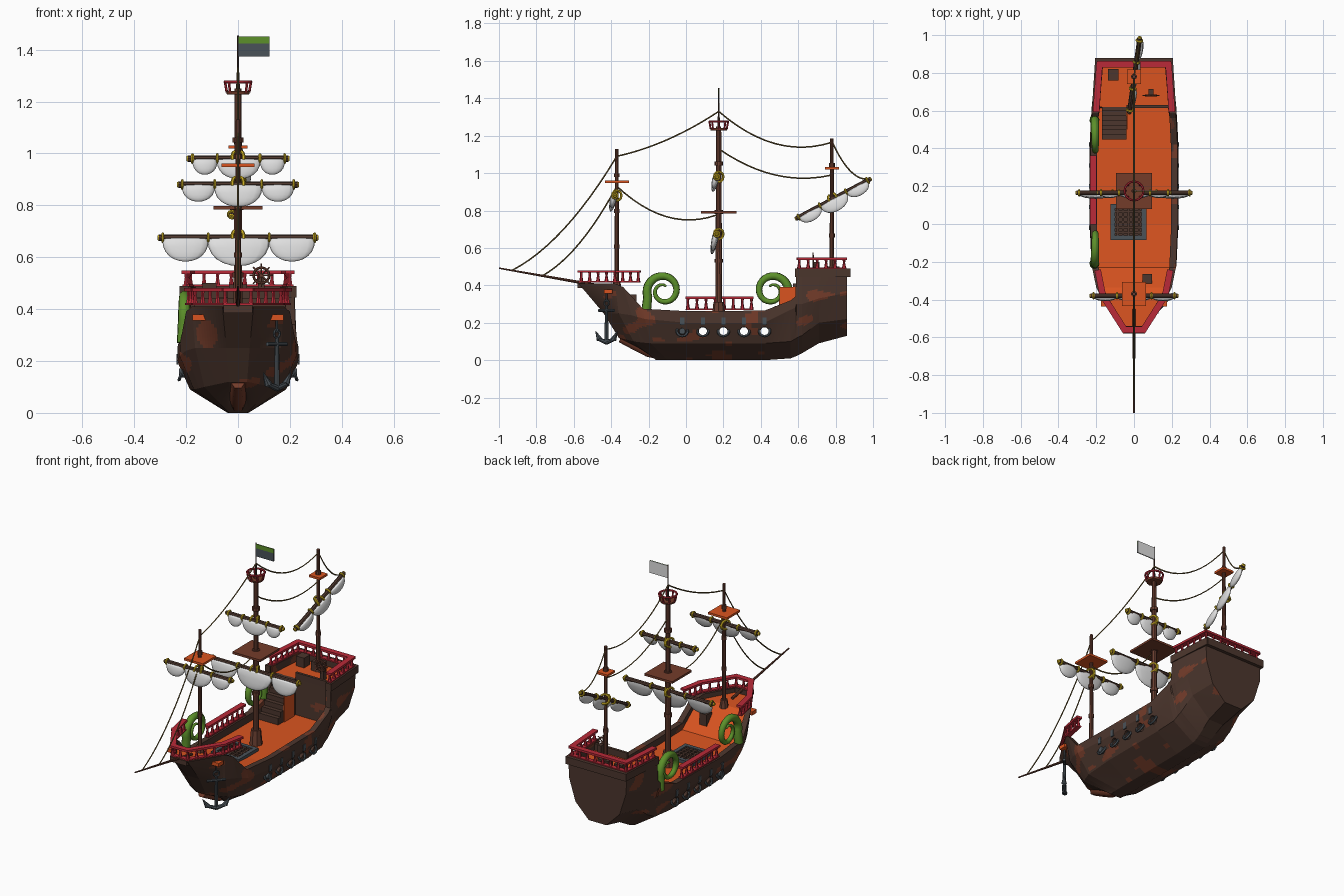
import bpy, bmesh, math
from mathutils import Matrix, Vector, noise

if "Cube" in bpy.data.objects:
    bpy.data.objects.remove(bpy.data.objects["Cube"])

T = Matrix.Translation

def colour(name, r, g, b):
    m = bpy.data.materials.new(name)
    m.diffuse_color = [((c / 255 + .055) / 1.055) ** 2.4 for c in (r, g, b)] + [1]
    m.use_nodes = True
    m.node_tree.nodes["Principled BSDF"].inputs["Base Color"].default_value = m.diffuse_color
    return m

BROWN = colour("dark_brown", 76, 54, 45)
PATCH = colour("rust_brown", 116, 60, 42)
DECK = colour("deck_orange", 218, 84, 32)
RED = colour("rail_red", 186, 42, 56)
ROPE = colour("rope_tan", 116, 96, 52)
SAIL = colour("sail_white", 224, 224, 224)
SLATE = colour("slate_grey", 74, 82, 88)
GREEN = colour("tentacle_green", 92, 144, 42)
GOLD = colour("gold", 204, 174, 34)
MAST = colour("mast_brown", 106, 63, 49)

def part(name, bm, *mats, smooth=False):
    bmesh.ops.recalc_face_normals(bm, faces=bm.faces)
    me = bpy.data.meshes.new(name)
    bm.to_mesh(me)
    bm.free()
    for m in mats:
        me.materials.append(m)
    ob = bpy.data.objects.new(name, me)
    bpy.context.collection.objects.link(ob)
    for p in me.polygons:
        p.use_smooth = smooth
    return ob

def box(bm, c, s, M=Matrix()):
    bmesh.ops.create_cube(bm, size=1, matrix=M @ T(c) @ Matrix.Diagonal((*s, 1)))

def rod(bm, p, q, r1, r2=None, n=8):
    p, q = Vector(p), Vector(q)
    d = q - p
    bmesh.ops.create_cone(bm, cap_ends=True, segments=n, radius1=r1, radius2=r1 if r2 is None else r2,
                          depth=d.length, matrix=T((p + q) / 2) @ d.to_track_quat('Z', 'Y').to_matrix().to_4x4())

def ring(bm, M, R, r, n=16, m=6):
    vs = [[bm.verts.new(M @ Vector(((R + r * math.cos(b)) * math.cos(a), (R + r * math.cos(b)) * math.sin(a), r * math.sin(b))))
           for b in [j * math.tau / m for j in range(m)]] for a in [i * math.tau / n for i in range(n)]]
    for i in range(n):
        for j in range(m):
            bm.faces.new((vs[i][j], vs[i - 1][j], vs[i - 1][j - 1], vs[i][j - 1]))

def tube(name, pts, r, mat, radii=None, res=1):
    cu = bpy.data.curves.new(name, 'CURVE')
    cu.dimensions = '3D'
    cu.bevel_depth, cu.bevel_resolution, cu.use_fill_caps = r, res, True
    sp = cu.splines.new('POLY')
    sp.points.add(len(pts) - 1)
    for i, p in enumerate(pts):
        sp.points[i].co = (*p, 1)
        sp.points[i].radius = radii[i] if radii else 1
    sp.use_smooth = True
    cu.materials.append(mat)
    ob = bpy.data.objects.new(name, cu)
    bpy.context.collection.objects.link(ob)
    bpy.ops.object.select_all(action='DESELECT')
    bpy.context.view_layer.objects.active = ob
    ob.select_set(True)
    bpy.ops.object.convert(target='MESH')

# Hull: stations of keel, chine, wale, top (x, y, z each) and deck height
bow = [(.03, -.22, .05, .035, -.36, .12, .045, -.44, .25, .06, -.575, .41, .385),
       (.035, -.16, 0, .13, -.28, .10, .165, -.36, .25, .178, -.38, .41, .38),
       (.035, -.14, 0, .15, -.24, .095, .20, -.29, .24, .20, -.335, .39, .36),
       (.04, -.10, 0, .17, -.19, .09, .225, -.22, .22, .222, -.23, .275, .235)]
mid = [(0, .04, 0, .185, .09, .235, .20, .232, .262, .22),
       (.42, .04, 0, .185, .09, .235, .20, .23, .265, .22),
       (.56, .04, .01, .18, .10, .228, .27, .223, .32, .22),
       (.585, .04, .02, .178, .115, .226, .28, .22, .34, .22),
       (.59, .04, .022, .178, .118, .225, .30, .217, .485, .22),
       (.615, .042, .035, .177, .13, .224, .30, .216, .485, .22),
       (.62, .042, .037, .177, .132, .224, .30, .216, .485, .44),
       (.71, .05, .09, .17, .20, .215, .33, .21, .485, .44),
       (.86, .06, .13, .15, .22, .195, .36, .197, .485, .44)]
rows = [([Vector(s[i:i + 3]) for i in (0, 3, 6, 9)], s[12]) for s in bow]
rows += [([Vector((s[i], s[0], s[i + 1])) for i in (1, 3, 5, 7)], s[9]) for s in mid]
bm = bmesh.new()
loops = []
for pts, deck in rows:
    t = pts[3]
    pts = pts + [Vector((t.x - .035, t.y, t.z)), Vector((t.x - .035, t.y, deck))]
    loops.append([bm.verts.new(p) for p in pts] + [bm.verts.new((-p.x, p.y, p.z)) for p in reversed(pts)])
for k, (a, b) in enumerate(zip(loops, loops[1:])):
    for j in range(12):
        f = bm.faces.new((a[j], a[(j + 1) % 12], b[(j + 1) % 12], b[j]))
        f.material_index = 2 if j == 5 and k != 9 else 0
for l in (loops[0], loops[-1]):
    for j in range(5):
        bm.faces.new((l[j], l[j + 1], l[10 - j], l[11 - j]))
bmesh.ops.subdivide_edges(bm, edges=bm.edges[:], cuts=11, use_grid_fill=True)
for f in bm.faces:
    c = f.calc_center_median()
    if f.material_index == 0 and c.y < .855 and noise.noise(Vector((c.x * 4, c.y * 7, c.z * 13))) > .3:
        f.material_index = 1
hull = part("hull", bm, BROWN, PATCH, DECK)
tube("stem_foot", [(0, -.13, .028), (0, -.2, .046), (0, -.27, .082), (0, -.35, .118)], .034, PATCH, [.9, 1, 1, .8])

# Gun ports cut through the hull, with rings, lids and one gun a side
PORTS = [-.02, .09, .20, .31, .42]
bm = bmesh.new()
for y in PORTS[1:]:
    rod(bm, (-.4, y, .155), (.4, y, .155), .023, n=14)
cutter = part("port_cutter", bm)
cutter.hide_render = True
cutter.hide_set(True)
mod = hull.modifiers.new("ports", 'BOOLEAN')
mod.object, mod.operation, mod.solver = cutter, 'DIFFERENCE', 'EXACT'
bm = bmesh.new()
for s in (-1, 1):
    for y in PORTS:
        ring(bm, T((s * .216, y, .155)) @ Matrix.Rotation(s * math.radians(68), 4, 'Y'), .029, .007, 14)
        box(bm, (s * .234, y, .207), (.006, .022, .04))
    rod(bm, (s * .19, -.02, .155), (s * .228, -.02, .155), .021, .016, 12)
part("gun_ports", bm, SLATE)

# Dark caps on the stern and bow tops
bm = bmesh.new()
box(bm, (0, .862, .467), (.402, .035, .045))
for s in (-1, 1):
    box(bm, (0, 0, 0), (.036, .295, .045), T((s * .197, .73, .467)) @ Matrix.Rotation(s * .065, 4, 'Z'))
box(bm, (0, -.56, .4), (.11, .04, .03))
part("stern_and_bow_caps", bm, BROWN)

# Railings
def rail(name, pts, z0, z1, w=.034):
    bm = bmesh.new()
    for a, b in zip(pts, pts[1:]):
        a, b = Vector((*a, 0)), Vector((*b, 0))
        d = b - a
        M = T((a + b) / 2) @ Matrix.Rotation(math.atan2(d.y, d.x), 4, 'Z')
        box(bm, (0, 0, z1 - .006), (d.length + w * .7, w, .013), M)
        box(bm, (0, 0, z0 + .004), (d.length + w * .5, w * .8, .008), M)
        n = max(2, round(d.length / .05))
        for i in range(n + 1):
            p = a + d * i / n
            rod(bm, p + Vector((0, 0, z0)), p + Vector((0, 0, z0 * .45 + z1 * .55)), .012, .006, 6)
            rod(bm, p + Vector((0, 0, z0 * .45 + z1 * .55)), p + Vector((0, 0, z1)), .006, .009, 6)
    part(name, bm, RED)

rail("bow_rail", [(-.19, -.255), (-.165, -.38), (-.05, -.56), (.05, -.56), (.165, -.38), (.19, -.255)], .415, .48)
rail("stern_rail", [(-.2, .605), (-.183, .845), (.183, .845), (.2, .605)], .487, .548)
rail("waist_rail", [(-.215, .01), (-.215, .35)], .268, .34)

# Masts
def mast(name, y, z0, z1, r, base):
    bm = bmesh.new()
    rod(bm, (0, y, z0), (0, y, z1), r, r * .7, 10)
    rod(bm, (0, y, z0), (0, y, z0 + base), r * 2, r * 1.5, 8)
    for k in (.3, .55, .8):
        z = z0 + (z1 - z0) * k
        rod(bm, (0, y, z), (0, y, z + .02), r * 1.2, n=10)
    part(name, bm, MAST)

mast("fore_mast", -.37, .37, 1.13, .013, .05)
mast("main_mast", .175, .21, 1.25, .019, .1)
mast("mizzen_mast", .78, .43, 1.185, .013, .07)
for name, y, z, w, m in (("main_platform", .175, .79, .19, PATCH), ("fore_platform", -.37, .955, .128, DECK),
                         ("mizzen_platform", .78, 1.025, .075, DECK)):
    bm = bmesh.new()
    box(bm, (0, y, z), (w, w, .013))
    part(name, bm, m)
bm = bmesh.new()
rod(bm, (0, .175, 1.228), (0, .175, 1.24), .043, .047, 12)
part("lookout_floor", bm, PATCH)
bm = bmesh.new()
ring(bm, T((0, .175, 1.275)), .05, .006, 16)
for i in range(8):
    a = i * math.tau / 8
    rod(bm, (.043 * math.cos(a), .175 + .043 * math.sin(a), 1.235), (.05 * math.cos(a), .175 + .05 * math.sin(a), 1.275), .005, n=6)
part("lookout_rail", bm, RED)

# Flag and pole
bm = bmesh.new()
rod(bm, (0, .175, 1.24), (0, .175, 1.33), .008, .004)
rod(bm, (0, .175, 1.3), (0, .175, 1.455), .0035)
part("flag_pole", bm, BROWN)
for name, y, z, h, m in (("flag_field", .174, 1.399, .05, SLATE), ("flag_stripe", .174, 1.437, .026, GREEN),
                         ("flag_back", .177, 1.412, .076, SAIL)):
    bm = bmesh.new()
    box(bm, (.062, y, z), (.12, .003, h))
    part(name, bm, m)

# Yards with furled sails and gold bindings
def yard(name, M, half, cuts, depths):
    bm = bmesh.new()
    rod(bm, M @ Vector((-half, 0, 0)), M @ Vector((half, 0, 0)), .0125)
    part(name, bm, BROWN)
    bm = bmesh.new()
    for a, b, d in zip(cuts, cuts[1:], depths):
        for v in bmesh.ops.create_uvsphere(bm, u_segments=16, v_segments=12, radius=1)['verts']:
            x, y, z = v.co
            z = z * .006 if z > 0 else -d * abs(z) ** .85
            v.co = M @ Vector(((a + b) / 2 + x * (b - a) * .51, y * .018 - .006 + z * .2, z - .006))
    part(name + "_sail", bm, SAIL, smooth=True)
    bm = bmesh.new()
    turn = Matrix.Rotation(math.pi / 2, 4, 'Y')
    for x in cuts:
        ring(bm, M @ T((x, 0, 0)) @ turn, .015, .006, 10)
    for s in (-1, 1):
        ring(bm, M @ T((s * half, 0, 0)) @ turn, .006, .006, 10)
        ring(bm, M @ T((s * .012, .01, 0)) @ Matrix.Rotation(s * .4, 4, 'Z') @ turn, .027, .007, 12)
    part(name + "_bindings", bm, GOLD)

yard("main_lower_yard", T((0, .165, .675)), .305, (-.29, -.115, .12, .295), (.086, .103, .086))
yard("main_upper_yard", T((0, .165, .98)), .193, (-.175, -.08, .085, .18), (.056, .073, .056))
yard("fore_yard", T((0, -.38, .88)), .23, (-.215, -.09, .092, .215), (.06, .08, .06))
p, q = Vector((-.025, .59, .757)), Vector((.03, .985, .968))
dx = (q - p).normalized()
dy = Vector((0, 0, 1)).cross(dx).normalized()
R = Matrix((dx, dy, dx.cross(dy))).transposed().to_4x4()
yard("mizzen_gaff", T((p + q) / 2) @ R, .227, (-.21, -.08, .08, .21), (.048, .064, .048))

# Bowsprit and ropes
bm = bmesh.new()
rod(bm, (0, -.45, .395), (0, -1, .492), .009, .004)
part("bowsprit", bm, MAST)
ropes = [((0, .175, 1.33), (0, -.37, 1.09), .03), ((0, -.37, 1.09), (0, -.93, .48), .08),
         ((0, -.37, .93), (0, -.77, .45), .065), ((0, -.37, .93), (0, .16, .775), .085),
         ((0, .175, 1.33), (0, .78, 1.165), .09), ((0, .175, 1.13), (0, .78, .99), .07),
         ((0, .78, 1.17), (.03, .98, .97), .06)]
for i, (a, b, sag) in enumerate(ropes):
    a, b = Vector(a), Vector(b)
    tube("rope_%d" % i, [a.lerp(b, t / 12) - Vector((0, 0, sag * 4 * t / 12 * (1 - t / 12))) for t in range(13)], .004, ROPE, res=0)

# Tentacles curling over the left side
for name, cy, s in (("front_tentacle", -.12, 1), ("rear_tentacle", .46, -1)):
    pts, rad = [(-.21, cy - s * .092, .27)], [1.1]
    for i in range(37):
        t = i / 36
        a = math.radians(200 - 500 * t)
        r = .09 - .062 * t ** 1.2
        pts.append((-.208 + .008 * t, cy + s * r * math.cos(a), .37 + r * math.sin(a)))
        rad.append(1.05 - .8 * t)
    tube(name, pts, .024, GREEN, rad, res=2)

# Deck fittings: hatch, stairs, crates, wheel
bm = bmesh.new()
for s in (-1, 1):
    box(bm, (-.03 + s * .083, .01, .228), (.024, .19, .022))
    box(bm, (-.03, .01 + s * .083, .228), (.19, .024, .022))
part("hatch_frame", bm, SLATE)
bm = bmesh.new()
box(bm, (-.03, .01, .222), (.15, .15, .008))
for i in range(-2, 3):
    box(bm, (-.03 + i * .028, .01, .23), (.011, .15, .012))
    box(bm, (-.03, .01 + i * .028, .23), (.15, .011, .012))
part("hatch_grating", bm, BROWN)
bm = bmesh.new()
for i in range(7):
    box(bm, (-.105, .61 - i * .025, .22 + (.22 - i * .03) / 2), (.13, .026, .22 - i * .03))
part("stairs", bm, BROWN)
bm = bmesh.new()
box(bm, (-.037, .55, .305), (.006, .1, .17))
part("stair_side", bm, DECK)
bm = bmesh.new()
box(bm, (-.11, .79, .47), (.055, .06, .06))
box(bm, (.07, -.29, .315), (.05, .05, .07))
box(bm, (0, .785, .465), (.07, .05, .06))
box(bm, (.07, .622, .46), (.22, .016, .04))
box(bm, (.09, .7, .48), (.025, .03, .09))
part("crates_and_stand", bm, BROWN)
bm = bmesh.new()
ring(bm, T((.09, .68, .53)) @ Matrix.Rotation(math.pi / 2, 4, 'X'), .03, .005)
for i in range(4):
    v = Vector((math.cos(i * math.pi / 4), 0, math.sin(i * math.pi / 4))) * .045
    rod(bm, Vector((.09, .68, .53)) - v, Vector((.09, .68, .53)) + v, .003, n=6)
part("steering_wheel", bm, MAST)

# Anchor on the right bow, with its davit blocks
bm = bmesh.new()
A = T((.15, -.425, 0)) @ Matrix.Rotation(math.radians(48), 4, 'Z')
rod(bm, A @ Vector((0, 0, .1)), A @ Vector((0, 0, .29)), .011, .008)
rod(bm, A @ Vector((-.055, 0, .265)), A @ Vector((.055, 0, .265)), .008)
ring(bm, A @ T((0, 0, .305)) @ Matrix.Rotation(math.pi / 2, 4, 'X'), .016, .005, 12)
rod(bm, A @ Vector((0, 0, .31)), A @ Vector((0, 0, .365)), .005)
for s in (-1, 1):
    rod(bm, A @ Vector((0, 0, .095)), A @ Vector((s * .05, 0, .11)), .013, .01)
    rod(bm, A @ Vector((s * .05, 0, .11)), A @ Vector((s * .078, 0, .155)), .016, .002)
part("anchor", bm, SLATE)
bm = bmesh.new()
for s in (-1, 1):
    box(bm, (s * .145, -.415, .368), (.06, .045, .022))
part("anchor_blocks", bm, DECK)
